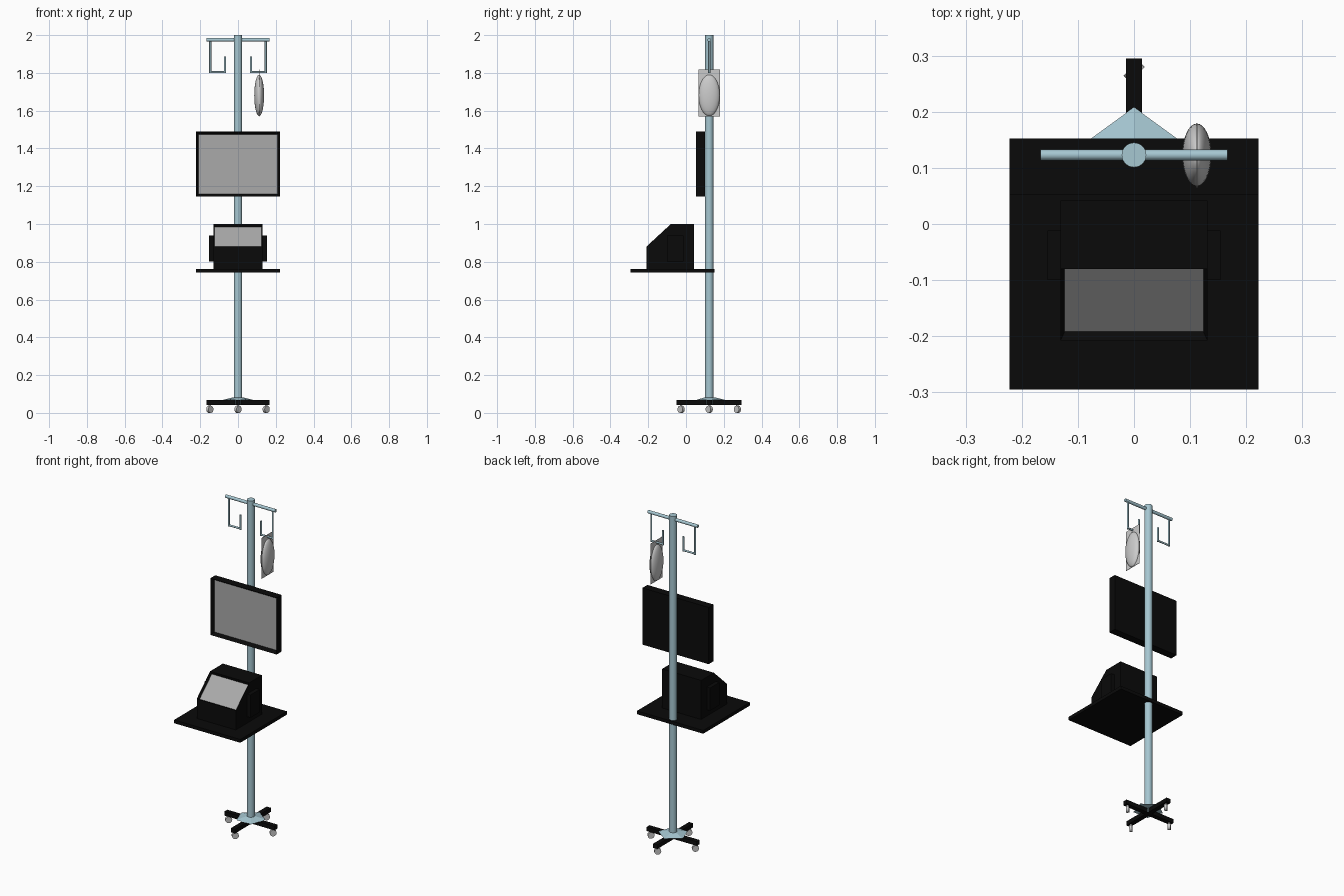
import bpy, bmesh, math
from mathutils import Matrix, Vector

if "Cube" in bpy.data.objects:
    bpy.data.objects.remove(bpy.data.objects["Cube"])

PY = 0.123  # pole position in y


def material(name, col):
    m = bpy.data.materials.new(name)
    m.diffuse_color = (*col, 1)
    m.use_nodes = True
    m.node_tree.nodes["Principled BSDF"].inputs["Base Color"].default_value = m.diffuse_color
    return m


BLUE = material("pale_blue_metal", (0.38, 0.57, 0.64))
BLACK = material("black_plastic", (0.003, 0.003, 0.003))
SCREEN = material("screen_grey", (0.4, 0.4, 0.4))


def finish(name, bm, mat=None, smooth=False):
    bmesh.ops.recalc_face_normals(bm, faces=bm.faces)
    me = bpy.data.meshes.new(name)
    bm.to_mesh(me)
    bm.free()
    ob = bpy.data.objects.new(name, me)
    bpy.context.collection.objects.link(ob)
    if mat:
        me.materials.append(mat)
    if smooth:
        bpy.ops.object.select_all(action='DESELECT')
        ob.select_set(True)
        bpy.context.view_layer.objects.active = ob
        bpy.ops.object.shade_smooth_by_angle(angle=math.radians(40))
    return ob


def box(name, lo, hi, mat=None):
    lo, hi = Vector(lo), Vector(hi)
    bm = bmesh.new()
    bmesh.ops.create_cube(bm, size=1, matrix=Matrix.Translation((lo + hi) / 2)
                          @ Matrix.Diagonal((*(hi - lo), 1)))
    return finish(name, bm, mat)


def rod(name, a, b, r, mat=None, segs=24, r2=None):
    a, b = Vector(a), Vector(b)
    d = b - a
    rot = Vector((0, 0, 1)).rotation_difference(d).to_matrix().to_4x4()
    bm = bmesh.new()
    bmesh.ops.create_cone(bm, cap_ends=True, segments=segs, radius1=r,
                          radius2=r if r2 is None else r2, depth=d.length,
                          matrix=Matrix.Translation((a + b) / 2) @ rot)
    return finish(name, bm, mat, segs > 8)


def recess_screen(ob, pick, thickness, depth):
    # sink the chosen face behind a bezel and colour it as the screen
    ob.data.materials.append(SCREEN)
    bm = bmesh.new()
    bm.from_mesh(ob.data)
    bm.normal_update()
    face = max(bm.faces, key=pick)
    bmesh.ops.inset_region(bm, faces=[face], thickness=thickness)
    bmesh.ops.translate(bm, verts=face.verts, vec=-face.normal * depth)
    face.material_index = 1
    bm.to_mesh(ob.data)
    bm.free()


# Pole and top crossbar
rod("pole", (0, PY, 0.045), (0, PY, 2.0), 0.022, BLUE)
rod("crossbar", (-0.167, PY, 1.975), (0.167, PY, 1.975), 0.0095, BLUE)

# Bag hooks: three rods each, hanging from the crossbar
for side, s in (("left", -1), ("right", 1)):
    xo, xi, zb, r = s * 0.147, s * 0.069, 1.804, 0.0055
    rod(side + "_hook_drop", (xo, PY, zb - r), (xo, PY, 1.975), r, BLUE, 12)
    rod(side + "_hook_bottom", (xo, PY, zb), (xi, PY, zb), r, BLUE, 12)
    rod(side + "_hook_tip", (xi, PY, zb - r), (xi, PY, 1.887), r, BLUE, 12)

# Fluid bag: thin sheet with a bulging pouch
box("bag_sheet", (0.111, 0.065, 1.57), (0.113, 0.18, 1.817))
bm = bmesh.new()
bmesh.ops.create_uvsphere(bm, u_segments=32, v_segments=20, radius=1,
                          matrix=Matrix.Translation((0.112, PY, 1.681))
                          @ Matrix.Diagonal((0.026, 0.056, 0.109, 1)))
finish("bag_pouch", bm, None, True)

# Monitor with recessed screen
monitor = box("monitor", (-0.222, 0.053, 1.145), (0.222, 0.1, 1.489), BLACK)
recess_screen(monitor, lambda f: -f.normal.y, 0.02, 0.02)

# Shelf
box("shelf", (-0.222, -0.295, 0.743), (0.222, 0.152, 0.763), BLACK)

# Sloped console on the shelf, extruded from its side profile
profile = [(-0.208, 0.763), (-0.208, 0.882), (-0.08, 1.0), (0.042, 1.0), (0.042, 0.763)]
bm = bmesh.new()
f = bm.faces.new([bm.verts.new((-0.131, y, z)) for y, z in profile])
ext = bmesh.ops.extrude_face_region(bm, geom=[f])
bmesh.ops.translate(bm, vec=(0.262, 0, 0),
                    verts=[v for v in ext["geom"] if isinstance(v, bmesh.types.BMVert)])
console = finish("console", bm, BLACK)
recess_screen(console, lambda f: f.normal.z - f.normal.y, 0.0105, 0.016)
for side, s in (("left", -1), ("right", 1)):
    xs = sorted((s * 0.125, s * 0.154))
    box(side + "_console_side", (xs[0], -0.1, 0.802), (xs[1], -0.012, 0.94), BLACK)

# Cross-shaped base and five-sided hub
box("base_leg_across", (-0.168, PY - 0.014, 0.043), (0.168, PY + 0.014, 0.068), BLACK)
box("base_leg_along", (-0.014, PY - 0.172, 0.043), (0.014, PY + 0.172, 0.068), BLACK)
rod("base_hub", (0, PY, 0.0685), (0, PY, 0.082), 0.085, BLUE, 5, 0.03)

# Casters turned diagonally
axle = Vector((1, -1, 0)).normalized() * 0.008
for i, (dx, dy) in enumerate(((1, 0), (-1, 0), (0, 1), (0, -1))):
    c = Vector((dx * 0.149, PY + dy * 0.149, 0.019))
    rod(f"caster_wheel_{i + 1}", c - axle, c + axle, 0.019)
    rod(f"caster_stem_{i + 1}", c, c + Vector((0, 0, 0.03)), 0.006, None, 12)
